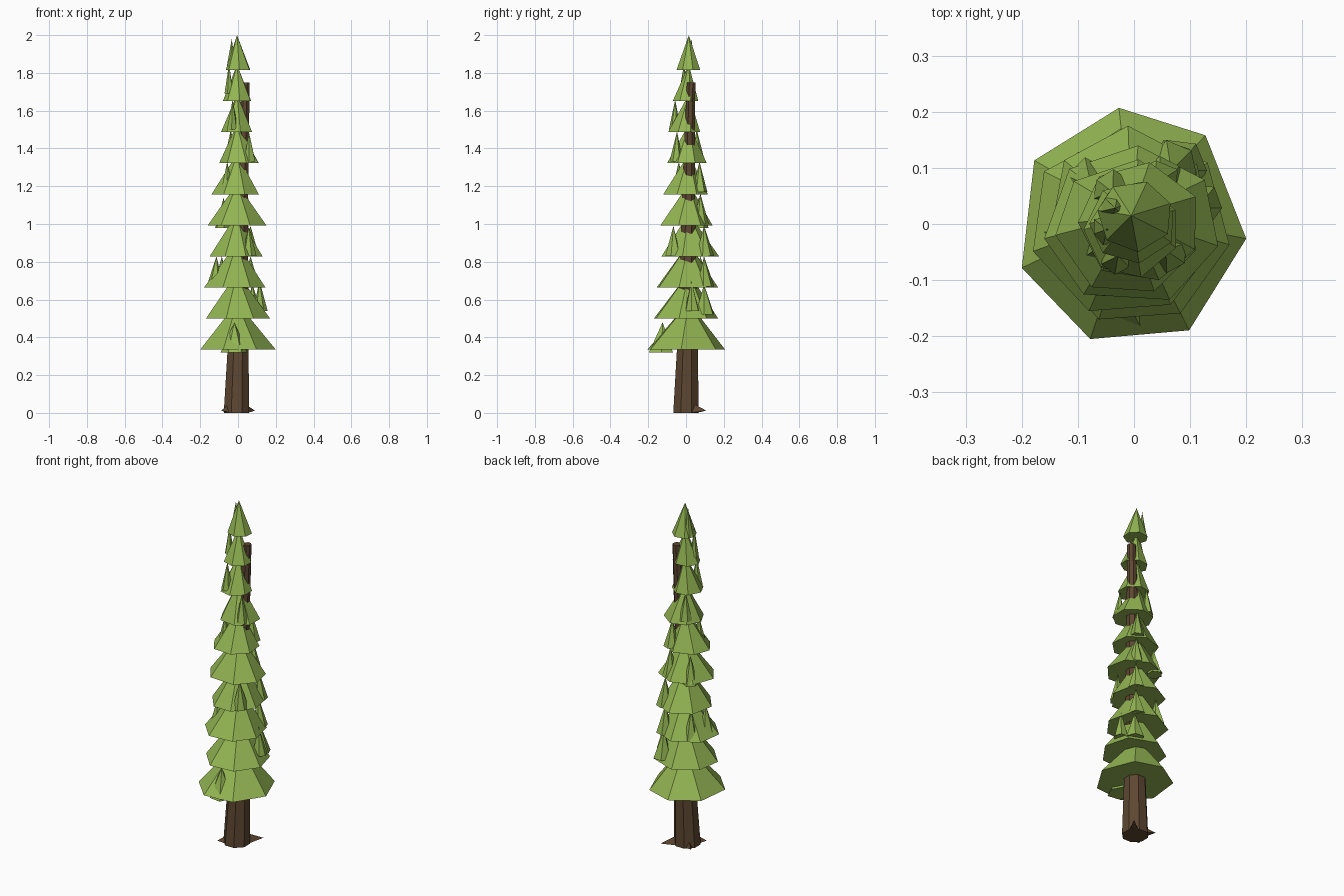
import bpy, math, random
from mathutils import Vector

if "Cube" in bpy.data.objects:
    bpy.data.objects.remove(bpy.data.objects["Cube"])

random.seed(4)


def material(name, rgb):
    m = bpy.data.materials.new(name)
    m.diffuse_color = (*rgb, 1)
    m.use_nodes = True
    m.node_tree.nodes["Principled BSDF"].inputs["Base Color"].default_value = m.diffuse_color
    return m


GREEN = material("needle green", (0.29, 0.46, 0.085))
BROWN = material("bark brown", (0.11, 0.062, 0.03))


def make(name, verts, faces, mat):
    me = bpy.data.meshes.new(name)
    me.from_pydata(verts, [], faces)
    me.materials.append(mat)
    ob = bpy.data.objects.new(name, me)
    bpy.context.collection.objects.link(ob)
    return ob


def cone(name, ring, tip, mat):
    """Closed pyramid from a counter-clockwise base ring and a tip."""
    n = len(ring)
    faces = [(i, (i + 1) % n, n) for i in range(n)] + [tuple(reversed(range(n)))]
    return make(name, ring + [tip], faces, mat)


# Trunk: leaning eight-sided taper (x, y, z, radius)
SIDES = 8
sections = [(-0.008, 0.0, 0.0, 0.073), (0.0, 0.007, 0.33, 0.06),
            (0.02, 0.014, 1.2, 0.036), (0.04, 0.027, 1.75, 0.024)]
verts, faces = [], []
for x, y, z, r in sections:
    for i in range(SIDES):
        a = math.tau * (i + 0.5) / SIDES
        verts.append((x + r * math.cos(a), y + r * math.sin(a), z))
for s in range(len(sections) - 1):
    for i in range(SIDES):
        j = (i + 1) % SIDES
        b = s * SIDES
        faces.append((b + i, b + j, b + SIDES + j, b + SIDES + i))
faces.append(tuple(reversed(range(SIDES))))
faces.append(tuple(range(len(verts) - SIDES, len(verts))))
make("trunk", verts, faces, BROWN)

# Roots: small spikes spreading along the ground
for k, (deg, reach) in enumerate([(50, 0.14), (138, 0.115), (215, 0.11)]):
    a = math.radians(deg)
    out, side = Vector((math.cos(a), math.sin(a), 0)), Vector((-math.sin(a), math.cos(a), 0))
    base = out * 0.05
    ring = [base - side * 0.025, base + side * 0.025, base + Vector((0, 0, 0.05))]
    cone(f"root_{k + 1}", ring, out * reach + Vector((0, 0, 0.012)), BROWN)

# Foliage tiers: x and y extents of each seven-sided cone, bottom to top
tiers = [(-.20, .20, -.205, .207), (-.17, .17, -.17, .17), (-.18, .145, -.155, .17),
         (-.15, .13, -.13, .175), (-.16, .15, -.135, .14), (-.14, .11, -.12, .115),
         (-.10, .11, -.10, .11), (-.09, .075, -.095, .075), (-.08, .07, -.07, .065),
         (-.065, .065, -.05, .075)]
for k, (x0, x1, y0, y1) in enumerate(tiers):
    z = 0.335 + k * 0.1645
    h = 0.25 - 0.0072 * k
    pts = []
    for i in range(7):
        a = math.radians(98 - 3 * k + i * 360 / 7 + random.uniform(-4, 4))
        pts.append((math.cos(a), math.sin(a)))
    # fit the ring to the tier's extents
    lo = [min(p[c] for p in pts) for c in (0, 1)]
    hi = [max(p[c] for p in pts) for c in (0, 1)]
    ring = [Vector((x0 + (p[0] - lo[0]) / (hi[0] - lo[0]) * (x1 - x0),
                    y0 + (p[1] - lo[1]) / (hi[1] - lo[1]) * (y1 - y0), z)) for p in pts]
    tip = Vector((-0.005, 0.015, 2.0 if k == 9 else z + h))
    cone(f"foliage_tier_{k + 1}", ring, tip, GREEN)

# Small tufts on the tiers: x, y, base height, radius
tufts = [(-.02, -.13, .32, .075), (.12, .03, .54, .04), (.08, .10, .52, .05),
         (-.12, -.02, .67, .05), (.07, .10, .67, .05), (.06, -.07, .83, .045),
         (.07, .10, .83, .05), (-.09, .08, .67, .045), (-.08, .07, .98, .045),
         (.05, .08, 1.0, .045), (-.06, -.04, 1.17, .04), (.04, .075, 1.17, .04),
         (.06, -.05, 1.33, .035), (-.04, .06, 1.34, .035), (-.03, -.06, 1.5, .03),
         (-.05, -.01, 1.69, .026), (-.035, .03, 1.82, .026)]
for k, (x, y, z, r) in enumerate(tufts):
    ring = []
    for i in range(6):
        a = math.tau * i / 6 + k
        q = r * random.uniform(0.85, 1.1)
        ring.append(Vector((x + q * math.cos(a), y + q * math.sin(a), z)))
    cone(f"foliage_tuft_{k + 1}", ring, Vector((x * 0.95, y * 0.95, z + 0.16)), GREEN)
